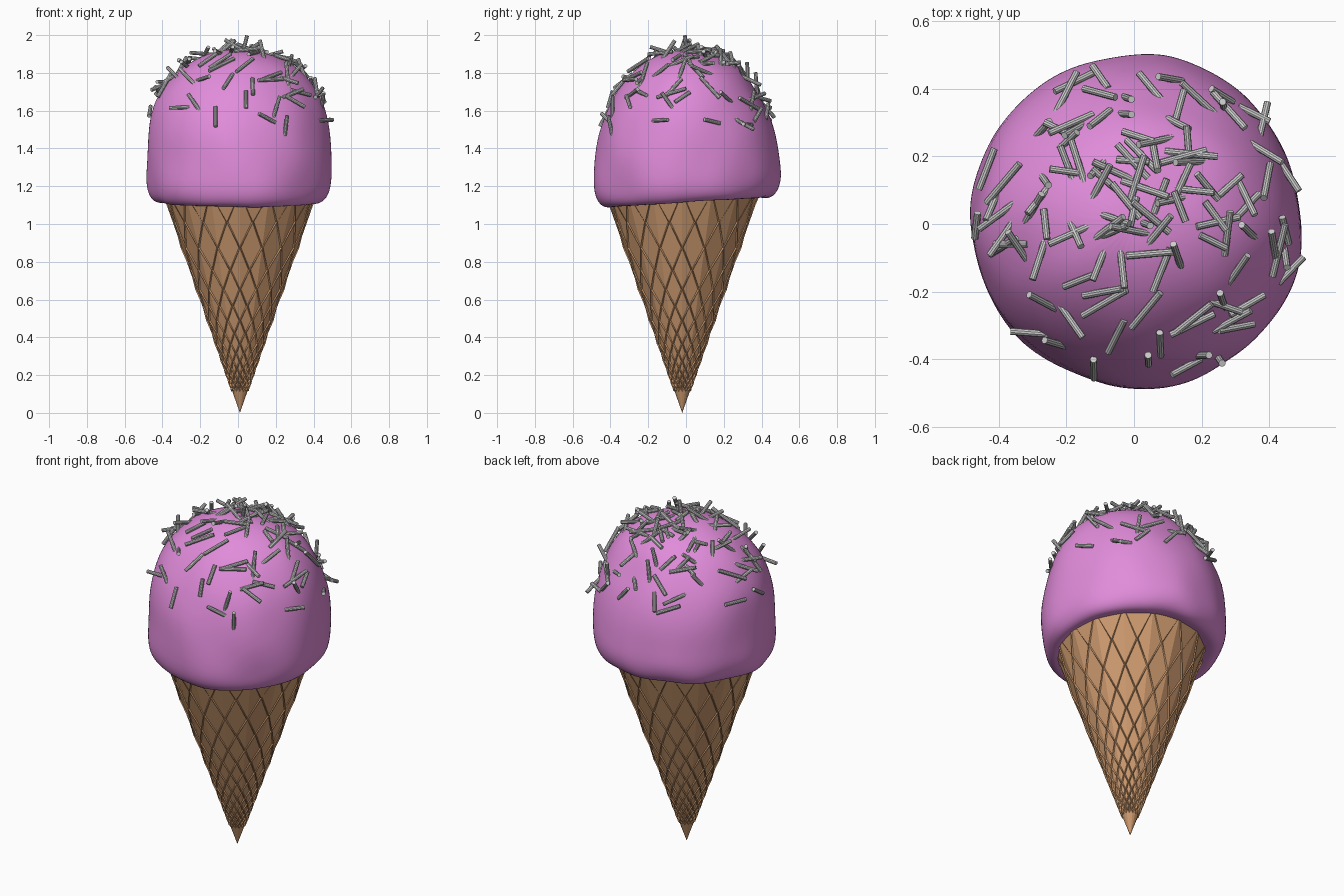
import bpy, bmesh, math, random
from mathutils import Vector, noise
from mathutils.bvhtree import BVHTree

if "Cube" in bpy.data.objects:
    bpy.data.objects.remove(bpy.data.objects["Cube"])

random.seed(7)


def material(name, rgb):
    m = bpy.data.materials.new(name)
    m.diffuse_color = (*rgb, 1)
    m.use_nodes = True
    m.node_tree.nodes["Principled BSDF"].inputs["Base Color"].default_value = m.diffuse_color
    return m


def make(name, verts, faces, mat=None, smooth=False):
    me = bpy.data.meshes.new(name)
    me.from_pydata(verts, [], faces)
    bm = bmesh.new()
    bm.from_mesh(me)
    bmesh.ops.recalc_face_normals(bm, faces=bm.faces)
    bm.to_mesh(me)
    bm.free()
    for p in me.polygons:
        p.use_smooth = smooth
    if mat:
        me.materials.append(mat)
    ob = bpy.data.objects.new(name, me)
    bpy.context.collection.objects.link(ob)
    return ob


waffle = material("waffle", (0.62, 0.33, 0.16))
pink = material("pink", (0.75, 0.26, 0.70))

# Cone: 16 flat sides, tip down
N, TOP, SLOPE, CX, CY = 16, 1.2, 0.352, 0.01, -0.02


def cone_point(half_step, z):
    # odd half steps lie on the middle of a flat side
    r = SLOPE * z * (math.cos(math.pi / N) if half_step % 2 else 1)
    a = math.pi * half_step / N - math.pi / 2
    return (CX + r * math.cos(a), CY + r * math.sin(a), z)


verts = [cone_point(2 * i, TOP) for i in range(N)] + [(CX, CY, 0)]
faces = [(i, (i + 1) % N, N) for i in range(N)] + [tuple(range(N))]
make("cone", verts, faces, waffle)

# Waffle ridges: diamond lattice, thickened by a wireframe
rings = [1.17 * 0.865 ** k for k in range(17)]
verts, faces = [], []
for k, z in enumerate(rings):
    verts += [cone_point(2 * i + k % 2, z) for i in range(N)]
for k in range(len(rings) - 2):
    s = k % 2
    for i in range(N):
        faces.append((k * N + i, (k + 1) * N + (i + s) % N,
                      (k + 2) * N + i, (k + 1) * N + (i + s - 1) % N))
ridges = make("waffle_ridges", verts, faces, waffle)
w = ridges.modifiers.new("ridges", "WIREFRAME")
w.thickness = 0.012
w.use_even_offset = False

# Scoop: lumpy lathed dome with a rolled lower rim
profile = [(0.2, 1.15), (0.36, 1.135), (0.425, 1.105), (0.475, 1.14), (0.495, 1.22),
           (0.49, 1.34), (0.485, 1.47), (0.462, 1.6), (0.42, 1.7), (0.345, 1.8),
           (0.235, 1.875), (0.11, 1.915)]
SEG = 36
verts, faces = [], []
for r, z in profile:
    for i in range(SEG):
        a = 2 * math.pi * i / SEG
        t = min(max((z - 1.42) / 0.3, 0), 1)
        p = Vector((r * math.cos(a), r * math.sin(a) * (1 - 0.12 * t), z))
        if z < 1.3:
            p.z += 0.06 * p.y
        n = Vector((p.x, p.y, (z - 1.45) * 0.9)).normalized()
        amp = 0.024 if z < 1.4 else 0.014
        p += n * amp * noise.noise(p * 5.5 + Vector((3, 1, 8)))
        verts.append((p.x + 0.005, p.y + 0.005, p.z))
rows = len(profile)
for j in range(rows - 1):
    for i in range(SEG):
        k = (i + 1) % SEG
        faces.append((j * SEG + i, j * SEG + k, (j + 1) * SEG + k, (j + 1) * SEG + i))
verts += [(0, 0, 1.15), (0.005, 0.01, 1.925)]
for i in range(SEG):
    k = (i + 1) % SEG
    faces.append((k, i, rows * SEG))
    faces.append(((rows - 1) * SEG + i, (rows - 1) * SEG + k, rows * SEG + 1))
scoop = make("scoop", verts, faces, pink, smooth=True)
scoop.modifiers.new("smooth", "SUBSURF").levels = 2
scoop.modifiers["smooth"].render_levels = 2

# Sprinkles: thin rods scattered over the dome at random tilts
bpy.context.view_layer.update()
tree = BVHTree.FromObject(scoop, bpy.context.evaluated_depsgraph_get())
SIDES, RAD = 10, 0.0105
verts, faces = [], []


def add_rod(centre, axis, length):
    base = len(verts)
    q = axis.to_track_quat("Z", "Y")
    for h in (-length / 2, length / 2):
        for i in range(SIDES):
            a = 2 * math.pi * i / SIDES
            verts.append(centre + q @ Vector((RAD * math.cos(a), RAD * math.sin(a), h)))
    for i in range(SIDES):
        k = (i + 1) % SIDES
        faces.append((base + i, base + k, base + SIDES + k, base + SIDES + i))
    faces.append(tuple(base + i for i in reversed(range(SIDES))))
    faces.append(tuple(base + SIDES + i for i in range(SIDES)))


add_rod(Vector((0.035, 0.0, 1.945)), Vector((0.25, -0.1, 1)).normalized(), 0.108)
count = 0
while count < 115:
    r, a = 0.475 * math.sqrt(random.random()), random.uniform(0, 2 * math.pi)
    hit, n, _, _ = tree.ray_cast(Vector((r * math.cos(a), r * math.sin(a), 3)), Vector((0, 0, -1)))
    if hit is None or hit.z < 1.5:
        continue
    side = n.orthogonal().normalized()
    other = n.cross(side)
    b = random.uniform(0, 2 * math.pi)
    axis = side * math.cos(b) + other * math.sin(b) + n * random.uniform(-0.7, 0.7)
    axis.normalize()
    length = random.uniform(0.09, 0.17)
    centre = hit + n * 0.012
    if centre.z + abs(axis.z) * length / 2 > 1.985:
        continue
    add_rod(centre, axis, length)
    count += 1
make("sprinkles", verts, faces)
